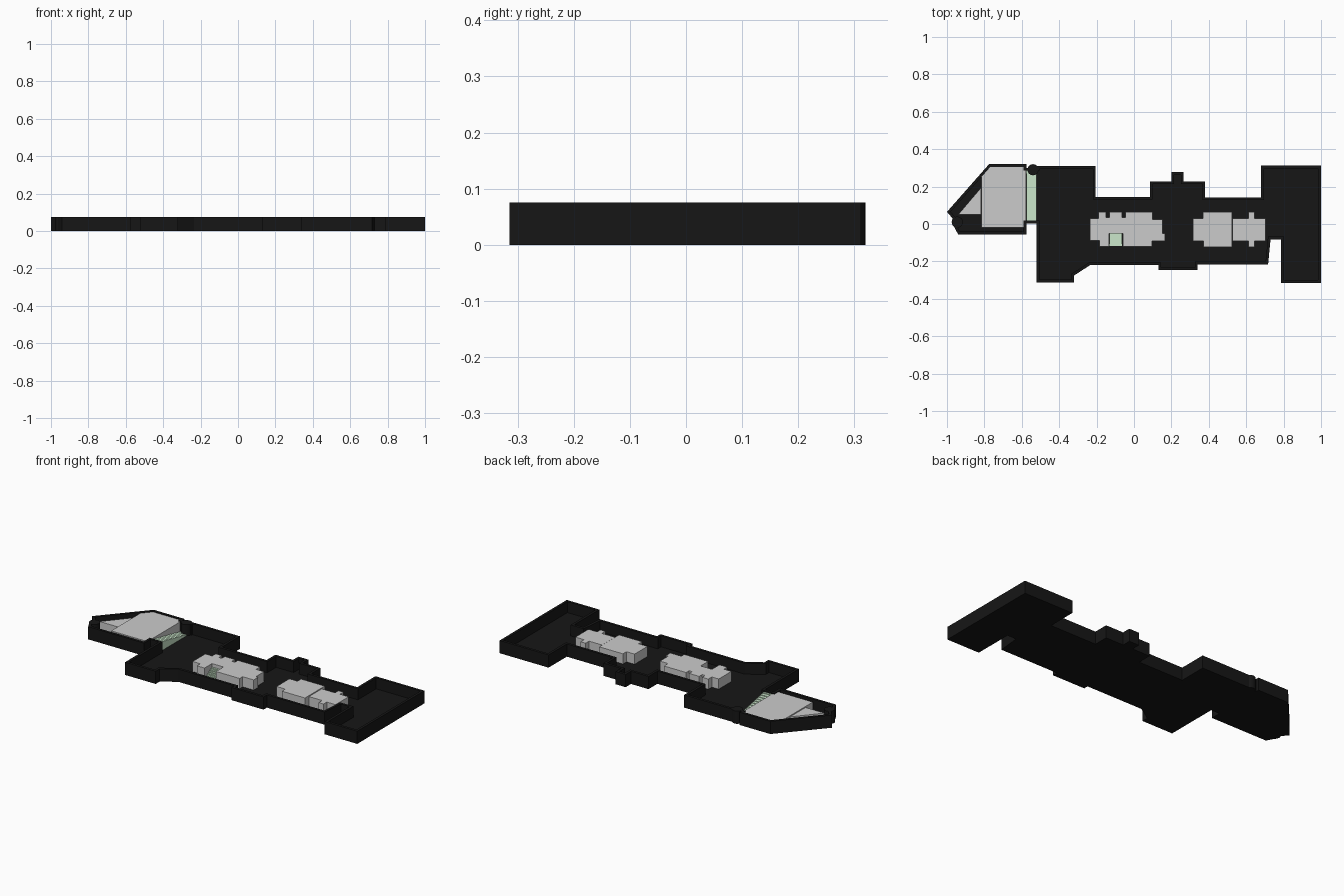
import bpy, bmesh
from mathutils import Vector

if "Cube" in bpy.data.objects:
    bpy.data.objects.remove(bpy.data.objects["Cube"])

H, FLOOR, T = 0.075, 0.01, 0.015   # wall height, floor level, wall thickness
TOP = 0.07                         # top of the grey blocks


def material(name, rgb):
    m = bpy.data.materials.new(name)
    m.diffuse_color = (*rgb, 1)
    m.use_nodes = True
    m.node_tree.nodes["Principled BSDF"].inputs["Base Color"].default_value = m.diffuse_color
    return m


black = material("black", (0.008, 0.008, 0.008))
green = material("pale_green", (0.6, 0.8, 0.6))


def finish(name, bm, mat=None):
    bmesh.ops.recalc_face_normals(bm, faces=bm.faces[:])
    me = bpy.data.meshes.new(name)
    bm.to_mesh(me)
    bm.free()
    ob = bpy.data.objects.new(name, me)
    bpy.context.collection.objects.link(ob)
    if mat:
        me.materials.append(mat)
    return ob


def ring(bm, pts, z):
    return [bm.verts.new((p[0], p[1], z)) for p in pts]


def bridge(bm, a, b):
    n = len(a)
    for i in range(n):
        j = (i + 1) % n
        bm.faces.new((a[i], a[j], b[j], b[i]))


def prism(name, pts, z0, z1, mat=None):
    bm = bmesh.new()
    a, b = ring(bm, pts, z0), ring(bm, pts, z1)
    bridge(bm, a, b)
    bm.faces.new(a)
    bm.faces.new(b)
    return finish(name, bm, mat)


def inset(pts, t):
    """Mitred inward offset of a clockwise outline."""
    out = []
    n = len(pts)
    for i in range(n):
        p0, p, p1 = (Vector(pts[k % n]) for k in (i - 1, i, i + 1))
        d0, d1 = (p - p0).normalized(), (p1 - p).normalized()
        n0, n1 = Vector((d0.y, -d0.x)), Vector((d1.y, -d1.x))
        out.append(p + (n0 + n1) * t / (1 + n0.dot(n1)))
    return out


def stairs(name, x0, x1, y_high, y_low, z_high, steps):
    """Solid flight running along y, as a stepped side profile."""
    prof = [(y_low, FLOOR), (y_high, FLOOR)]
    dy, dz = (y_low - y_high) / steps, (z_high - FLOOR) / steps
    for i in range(steps):
        z = z_high - i * dz
        prof += [(y_high + i * dy, z), (y_high + (i + 1) * dy, z)]
    bm = bmesh.new()
    a = [bm.verts.new((x0, y, z)) for y, z in prof]
    b = [bm.verts.new((x1, y, z)) for y, z in prof]
    bridge(bm, a, b)
    bm.faces.new(a)
    bm.faces.new(b)
    finish(name, bm, green)


# Open black tray: floor with a thin wall around the whole plan
plan = [(-1, .065), (-.775, .32), (-.575, .32), (-.575, .3), (-.52, .3), (-.52, .31),
        (-.205, .31), (-.205, .145), (.085, .145), (.085, .228), (.2, .228), (.2, .278),
        (.265, .278), (.265, .228), (.38, .228), (.38, .142), (.68, .142), (.68, .312),
        (1, .312), (1, -.315), (.787, -.315), (.787, -.083), (.73, -.083), (.717, -.216),
        (.34, -.216), (.34, -.247), (.13, -.247), (.13, -.22), (-.235, -.22),
        (-.32, -.275), (-.32, -.312), (-.52, -.312), (-.52, .003), (-.575, .003),
        (-.575, -.056), (-.94, -.056), (-.97, 0), (-.97, .03)]
inner = inset(plan, T)
bm = bmesh.new()
base, rim = ring(bm, plan, 0), ring(bm, plan, H)
lip, floor = ring(bm, inner, H), ring(bm, inner, FLOOR)
for a, b in ((base, rim), (rim, lip), (lip, floor)):
    bridge(bm, a, b)
bm.faces.new(base)
bm.faces.new(floor)
finish("floor_and_walls", bm, black)

# Round corner posts
for i, (x, y) in enumerate([(-.54, .29), (-.945, .01)]):
    bpy.ops.mesh.primitive_cylinder_add(vertices=16, radius=.03, depth=H, location=(x, y, H / 2))
    post = bpy.context.object
    post.name = f"corner_post_{i + 1}"
    post.data.materials.append(black)

# Raised platform at the left end with its wedge
prism("platform", [(-.815, -.02), (-.578, -.02), (-.578, .318), (-.765, .318), (-.815, .262)],
      FLOOR, TOP)
prism("platform_wedge", [(-.94, .05), (-.817, .05), (-.817, .195)], FLOOR, TOP - .005)

# Central building with a stair recess
prism("centre_block", [(-.235, .03), (-.19, .03), (-.19, .063), (-.15, .063), (-.15, .035),
                       (-.13, .035), (-.13, .063), (-.065, .063), (-.065, .035),
                       (-.045, .035), (-.045, .063), (.1, .063), (.1, .025), (.153, .025),
                       (.153, -.05), (.167, -.05), (.167, -.092), (.095, -.092),
                       (.095, -.12), (-.06, -.12), (-.06, -.05), (-.135, -.05),
                       (-.135, -.12), (-.185, -.12), (-.185, -.088), (-.235, -.088)],
      FLOOR, TOP)

# Right-hand buildings
prism("right_block", [(.315, .03), (.368, .03), (.368, .063), (.523, .063), (.523, -.122),
                      (.372, -.122), (.372, -.09), (.315, -.09)], FLOOR, TOP)
prism("end_block", [(.527, .03), (.613, .03), (.613, .063), (.645, .063), (.645, .03),
                    (.702, .03), (.702, -.092), (.645, -.092), (.645, -.122),
                    (.613, -.122), (.613, -.09), (.527, -.09)], FLOOR, TOP - .003)

# Green stairs
stairs("side_stairs", -.575, -.522, .01, .29, TOP - .003, 14)
stairs("recess_stairs", -.132, -.063, -.05, -.118, TOP - .02, 6)
